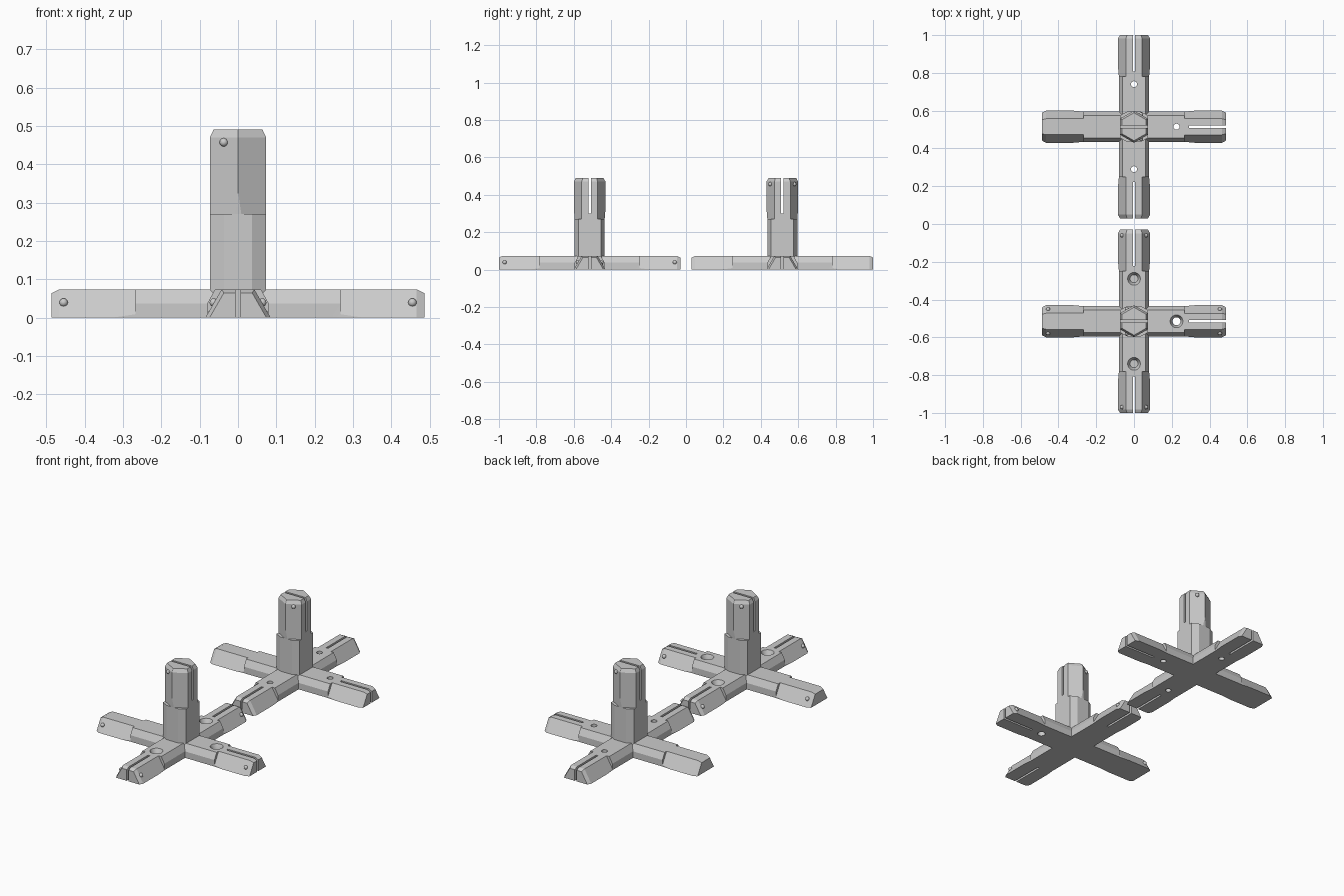
import bpy, bmesh, math
from mathutils import Matrix, Vector

cube = bpy.data.objects.get("Cube")
if cube:
    bpy.data.objects.remove(cube, do_unlink=True)

grey = bpy.data.materials.new("plain_grey")
grey.use_nodes = True
grey.diffuse_color = (0.6, 0.6, 0.6, 1)
grey.node_tree.nodes["Principled BSDF"].inputs["Base Color"].default_value = (0.6, 0.6, 0.6, 1)

H = 0.0735          # arm height, half the width of the post
OFFSET = 0.515      # distance of each connector from the middle
CORE, END = 0.267, 0.486


def add_object(name, bm):
    bmesh.ops.recalc_face_normals(bm, faces=bm.faces[:])
    mesh = bpy.data.meshes.new(name)
    bm.to_mesh(mesh)
    bm.free()
    mesh.materials.append(grey)
    obj = bpy.data.objects.new(name, mesh)
    bpy.context.collection.objects.link(obj)
    return obj


def outline(side, full):
    """Close a right-hand side profile of (width, height) points."""
    if full:
        below = [(w, -h) for w, h in reversed(side) if h > 0]
        side = below + [p for p in side if p[1] > 0]
    return side + [(-w, h) for w, h in reversed(side)]


def loft(name, rings, full=False, turn=0):
    """Skin rings of (distance, profile, scale); full runs upwards."""
    bm = bmesh.new()
    loops = []
    for t, side, s in rings:
        pts = [(w * s, h * s) for w, h in outline(side, full)]
        loops.append([bm.verts.new((h, w, t) if full else (t, w, h)) for w, h in pts])
    for a, b in zip(loops, loops[1:]):
        for i in range(len(a)):
            j = (i + 1) % len(a)
            bm.faces.new((a[i], a[j], b[j], b[i]))
    bm.faces.new(loops[0])
    bm.faces.new(loops[-1])
    bm.transform(Matrix.Rotation(turn, 4, 'Z'))
    return add_object(name, bm)


def box(name, low, high, turn=0):
    bm = bmesh.new()
    bmesh.ops.create_cube(bm, size=1)
    for v in bm.verts:
        v.co = [l if c < 0 else h for c, l, h in zip(v.co, low, high)]
    bm.transform(Matrix.Rotation(turn, 4, 'Z'))
    return add_object(name, bm)


def cone(name, r_low, r_high, z_low, z_high, distance, turn):
    bm = bmesh.new()
    bmesh.ops.create_cone(bm, cap_ends=True, segments=32, radius1=r_low, radius2=r_high,
                          depth=z_high - z_low)
    bm.transform(Matrix.Rotation(turn, 4, 'Z')
                 @ Matrix.Translation((distance, 0, (z_low + z_high) / 2)))
    return add_object(name, bm)


def combine(body, parts, operation):
    """Apply the booleans and discard the helper solids."""
    for part in parts:
        part.hide_render = True
        mod = body.modifiers.new("cut", 'BOOLEAN')
        mod.object, mod.operation, mod.solver = part, operation, 'EXACT'
    bpy.context.view_layer.update()
    graph = bpy.context.evaluated_depsgraph_get()
    mesh = bpy.data.meshes.new_from_object(body.evaluated_get(graph))
    body.modifiers.clear()
    body.data = mesh
    for part in parts:
        bpy.data.objects.remove(part, do_unlink=True)


# Cross-sections: chunky core, hexagonal tip and the tip's clipped root
core = [(0.08, 0), (0.08, 0.037), (0.06, H)]
tip = [(0.085, 0), (0.0847, 0.0005), (0.0425, H)]
root = [(0.08, 0), (0.08, 0.0087), (0.0425, H)]
quarters = [i * math.pi / 2 for i in range(4)]


def tip_rings(start, end):
    return [(start - 0.02, root, 1), (start, root, 1), (start + 0.055, tip, 1),
            (end - 0.02, tip, 1), (end, tip, 0.87)]


def build_connector(name, y, countersunk, bump_side):
    # Crossed base bars, post and tapered plug tips
    body = loft(name, [(-CORE, core, 1), (CORE, core, 1)])
    parts = [loft("cross_bar", [(-CORE, core, 1), (CORE, core, 1)], turn=math.pi / 2)]
    parts += [loft("arm_tip", tip_rings(CORE, END), turn=a) for a in quarters]
    parts.append(loft("post_core", [(0.03, core, 1), (0.27, core, 1)], full=True))
    parts.append(loft("post_tip", tip_rings(0.27, 0.49), full=True))
    combine(body, parts, 'UNION')

    # Flex slots and bolt holes
    cuts = [box("post_slot", (-0.2, -0.006, 0.3), (0.2, 0.006, 0.6))]
    for a in quarters:
        cuts.append(box("arm_slot", (0.292, -0.006, -0.1), (0.6, 0.006, 0.2), a))
        if countersunk:
            cuts.append(cone("bore", 0.021, 0.021, -0.1, 0.2, 0.225, a))
            cuts.append(cone("countersink", 0.021, 0.036, 0.045, 0.078, 0.225, a))
        else:
            cuts.append(cone("bore", 0.016, 0.016, -0.1, 0.2, 0.225, a))
    combine(body, cuts, 'DIFFERENCE')

    # Snap bumps on the sloping tip faces
    spots = [Vector((bump_side * 0.037, s * 0.064, 0.457)) for s in (-1, 1)]
    if countersunk:
        spots += [Matrix.Rotation(a, 3, 'Z') @ Vector((0.455, s * 0.063, 0.039))
                  for a in quarters for s in (-1, 1)]
    bm = bmesh.new()
    for p in spots:
        bmesh.ops.create_uvsphere(bm, u_segments=16, v_segments=10, radius=0.011,
                                  matrix=Matrix.Translation(p))
    bumps = add_object(name + "_snap_bumps", bm)

    for obj in (body, bumps):
        obj.location.y = y
        bpy.ops.object.select_all(action='DESELECT')
        obj.select_set(True)
        bpy.context.view_layer.objects.active = obj
        bpy.ops.object.shade_smooth_by_angle(angle=math.radians(25))


build_connector("front_connector", -OFFSET, True, -1)
build_connector("back_connector", OFFSET, False, 1)
